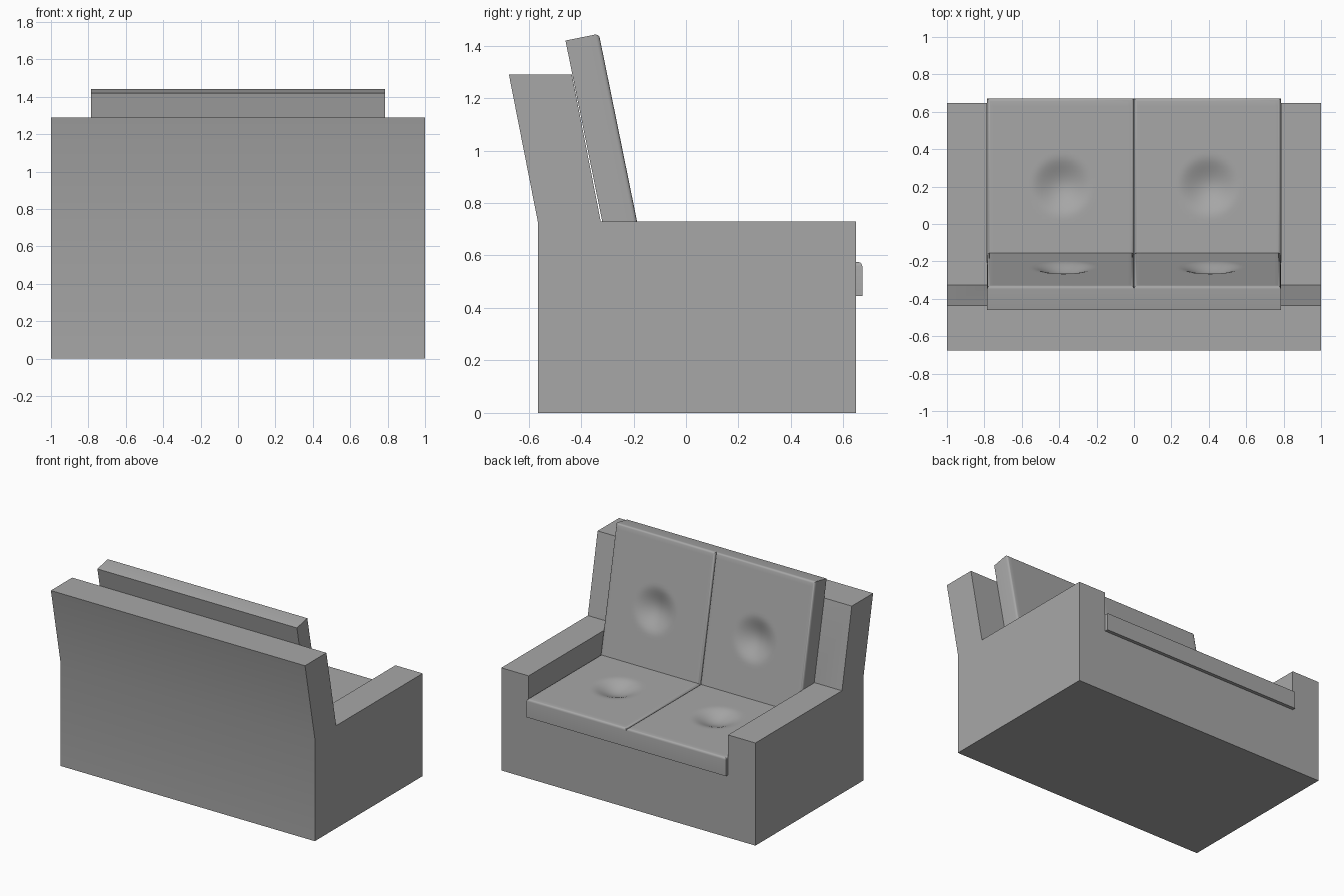
import bpy, bmesh, math

# Remove the default object
old = bpy.data.objects.get("Cube")
if old:
    bpy.data.objects.remove(old, do_unlink=True)

# Single upholstery colour
grey = (0.39, 0.39, 0.39, 1.0)
fabric = bpy.data.materials.new("grey_fabric")
fabric.use_nodes = True
fabric.diffuse_color = grey
fabric.node_tree.nodes["Principled BSDF"].inputs["Base Color"].default_value = grey


def add_object(name, bm):
    bmesh.ops.recalc_face_normals(bm, faces=bm.faces)
    mesh = bpy.data.meshes.new(name)
    bm.to_mesh(mesh)
    bm.free()
    mesh.materials.append(fabric)
    obj = bpy.data.objects.new(name, mesh)
    bpy.context.collection.objects.link(obj)
    return obj


def activate(obj):
    bpy.ops.object.select_all(action='DESELECT')
    obj.select_set(True)
    bpy.context.view_layer.objects.active = obj


def smooth(obj):
    activate(obj)
    bpy.ops.object.shade_smooth_by_angle(angle=math.radians(30))


def extrude_profile(name, profile, half_width):
    """Extrude a (y, z) outline symmetrically along x."""
    bm = bmesh.new()
    face = bm.faces.new([bm.verts.new((-half_width, y, z)) for y, z in profile])
    ext = bmesh.ops.extrude_face_region(bm, geom=[face])
    for v in ext["geom"]:
        if isinstance(v, bmesh.types.BMVert):
            v.co.x = half_width
    return add_object(name, bm)


def cushion(name, x, size, dimple, location, tilt):
    """Box with its padded face at local z = 0, rounded rim and a soft dimple."""
    width, length, thick = size
    bm = bmesh.new()
    bmesh.ops.create_cube(bm, size=1)
    for v in bm.verts:
        v.co = ((v.co.x + 0.5) * width, (v.co.y + 0.5) * length, (v.co.z - 0.5) * thick)
    rim = [e for e in bm.edges if all(v.co.z > -0.001 for v in e.verts)]
    bmesh.ops.bevel(bm, geom=rim, offset=0.016, segments=4, profile=0.5, affect='EDGES')
    top = max(bm.faces, key=lambda f: f.calc_center_median().z)
    bmesh.ops.subdivide_edges(bm, edges=list(top.edges), cuts=40, use_grid_fill=True)
    # Press the dimple into the padded face
    radius, depth = 0.17, 0.045
    for v in bm.verts:
        t = math.hypot(v.co.x - dimple[0], v.co.y - dimple[1]) / radius
        if v.co.z > -0.001 and t < 1:
            v.co.z -= depth * (1 - t * t) ** 2
    obj = add_object(name, bm)
    obj.location = (x, *location)
    obj.rotation_euler.x = tilt
    smooth(obj)


# Frame: base, arms and leaning back in one outline
frame = extrude_profile("sofa_frame", [
    (-0.565, 0), (0.648, 0), (0.648, 0.73), (-0.325, 0.73),
    (-0.435, 1.29), (-0.675, 1.29), (-0.565, 0.73)], 1.0)

# Cut the seat well between the arms
cutter = extrude_profile("seat_well_cutter", [
    (-0.325, 0.445), (0.9, 0.445), (0.9, 0.9), (-0.325, 0.9)], 0.785)
cutter.hide_render = True
well = frame.modifiers.new("seat_well", 'BOOLEAN')
well.operation = 'DIFFERENCE'
well.solver = 'EXACT'
well.object = cutter
activate(frame)
bpy.ops.object.modifier_apply(modifier=well.name)
bpy.data.objects.remove(cutter, do_unlink=True)
smooth(frame)

# Seat and back cushions, one pair per side
lean = math.radians(11.5)
width = 0.785
for side, x in (("right", -width), ("left", 0.0)):
    cushion(side + "_seat_cushion", x, (width, 0.99, 0.13), (0.4, 0.52),
            (-0.318, 0.575), 0)
    cushion(side + "_back_cushion", x, (width, 0.95, 0.13), (0.41, 0.495),
            (-0.332, 1.445), lean - math.pi / 2)
